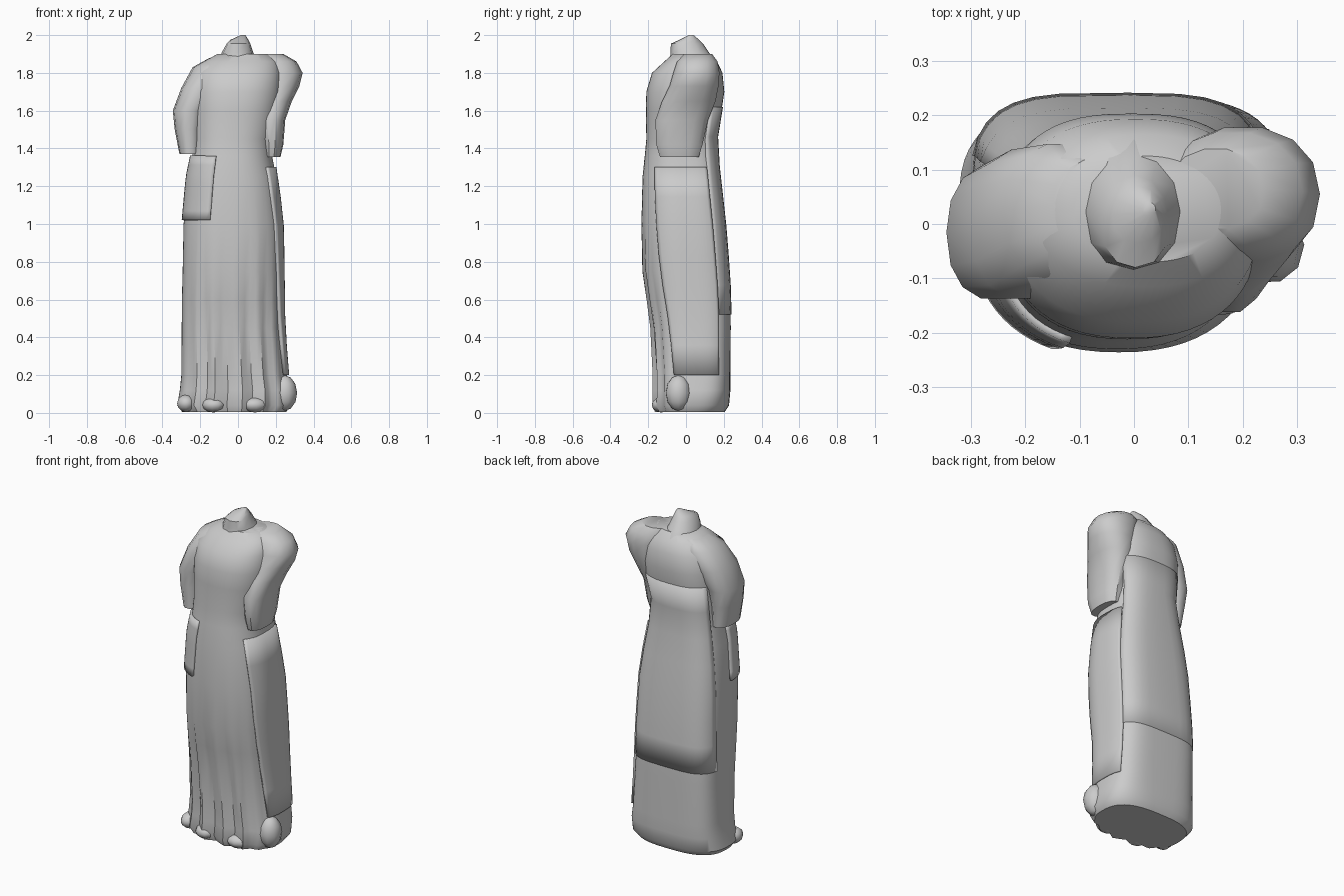
import bpy, bmesh, math
from math import sin, cos, pi, radians

if "Cube" in bpy.data.objects:
    bpy.data.objects.remove(bpy.data.objects["Cube"])

# Section tables: z, x left, x right, y front, y back, back squareness
BODY = [
    (0.005, -.295, .255, -.165, .205, 2.8), (0.04, -.322, .28, -.180, .228, 3.0),
    (0.12, -.308, .275, -.178, .235, 3.4), (0.20, -.300, .26, -.178, .235, 3.6),
    (0.45, -.298, .24, -.192, .237, 3.8), (0.60, -.297, .238, -.212, .236, 3.8),
    (0.75, -.293, .236, -.232, .228, 3.8), (1.00, -.288, .232, -.236, .208, 3.6),
    (1.25, -.265, .203, -.230, .180, 3.4), (1.36, -.242, .180, -.218, .168, 3.2),
    (1.45, -.235, .180, -.210, .163, 3.0), (1.60, -.240, .215, -.212, .188, 2.8),
    (1.70, -.240, .230, -.210, .203, 2.6), (1.80, -.225, .230, -.180, .193, 2.4),
    (1.86, -.180, .215, -.115, .165, 2.2), (1.90, -.110, .160, -.070, .125, 2.0)]
LEFT_SLEEVE = [
    (1.37, -.310, -.20, -.130, .08, 2.2), (1.50, -.335, -.19, -.135, .09, 2.2),
    (1.60, -.345, -.17, -.140, .11, 2.2), (1.72, -.300, -.10, -.140, .14, 2.2),
    (1.83, -.240, -.02, -.100, .15, 2.2), (1.88, -.150, .00, -.050, .12, 2.0)]
RIGHT_SLEEVE = [
    (1.355, .13, .225, -.140, .07, 2.2), (1.42, .12, .240, -.160, .09, 2.2),
    (1.55, .10, .250, -.165, .12, 2.2), (1.65, .08, .285, -.130, .16, 2.2),
    (1.73, .07, .325, -.090, .175, 2.2), (1.80, .06, .342, -.070, .18, 2.2),
    (1.86, .05, .310, -.050, .17, 2.2), (1.90, .06, .240, -.010, .14, 2.0)]
NECK = [
    (1.78, -.13, .13, -.12, .19, 2.0), (1.87, -.10, .10, -.085, .155, 2.0),
    (1.91, -.085, .08, -.082, .12, 2.0), (1.955, -.06, .065, -.080, .09, 2.0),
    (1.975, -.04, .055, -.035, .07, 2.0), (2.0, .015, .04, .015, .04, 2.0)]


def section_at(table, z):
    for a, b in zip(table, table[1:]):
        if z <= b[0]:
            t = max(0, (z - a[0]) / (b[0] - a[0]))
            return [p + (q - p) * t for p, q in zip(a, b)]
    return table[-1]


def point(sec, ang, grow=0.0, cy=None):
    z, xl, xr, yf, yb, n = sec
    cx, ax = (xl + xr) / 2, (xr - xl) / 2 + grow
    cy = yf + (yb - yf) * .5 if cy is None else cy
    c, s = cos(ang), sin(ang)
    n = n if s > 0 else 2.3
    ay = (yb - cy if s > 0 else cy - yf) + grow
    return (cx + ax * math.copysign(abs(c) ** (2 / n), c),
            cy + ay * math.copysign(abs(s) ** (2 / n), s), z)


def fold(ang, z):
    # hanging pleats on the front of the skirt, fading out upwards
    front = max(0, -sin(ang)) ** 2
    fade = max(0, min(1, (0.9 - z) / 0.5))
    return -0.016 * front * fade * (1 + cos(ang * 15 + z * 1.2))


def build(name, verts, rows, cols, closed, angle=40):
    bm = bmesh.new()
    vs = [bm.verts.new(v) for v in verts]
    for r in range(rows - 1):
        for c in range(cols if closed else cols - 1):
            d = (c + 1) % cols
            bm.faces.new((vs[r * cols + c], vs[r * cols + d],
                          vs[(r + 1) * cols + d], vs[(r + 1) * cols + c]))
    if closed:
        bm.faces.new(vs[:cols][::-1])
        bm.faces.new(vs[-cols:])
        bmesh.ops.recalc_face_normals(bm, faces=bm.faces)
    me = bpy.data.meshes.new(name)
    bm.to_mesh(me)
    bm.free()
    ob = bpy.data.objects.new(name, me)
    bpy.context.collection.objects.link(ob)
    smooth(ob, angle)
    return ob


def smooth(ob, angle):
    bpy.ops.object.select_all(action='DESELECT')
    ob.select_set(True)
    bpy.context.view_layer.objects.active = ob
    bpy.ops.object.shade_smooth_by_angle(angle=radians(angle))


def loft(name, table, sides, pleats=False):
    verts = [point(s, 2 * pi * i / sides,
                   fold(2 * pi * i / sides, s[0]) if pleats else 0)
             for s in table for i in range(sides)]
    return build(name, verts, len(table), sides, True)


def drape(name, lower, upper, rows=8, cols=14, grow=.008):
    # cloth laid over the body; lower/upper = (z, start angle, end angle)
    verts = []
    for r in range(rows):
        t = r / (rows - 1)
        z, a0, a1 = [p + (q - p) * t for p, q in zip(lower, upper)]
        sec = section_at(BODY, z)
        sec[0] = z
        for c in range(cols):
            verts.append(point(sec, radians(a0 + (a1 - a0) * c / (cols - 1)), grow))
    ob = build(name, verts, rows, cols, False)
    mod = ob.modifiers.new("thickness", 'SOLIDIFY')
    mod.thickness = .018
    mod.offset = 1 if name == "none" else 0
    return ob


def bulge(name, loc, scale, turn=0):
    bpy.ops.mesh.primitive_uv_sphere_add(segments=10, ring_count=6, location=loc,
                                         rotation=(0, 0, radians(turn)))
    ob = bpy.context.object
    ob.name = name
    ob.scale = scale
    smooth(ob, 40)


# Robe, sleeves and neck
loft("robe", BODY, 60, True)
loft("left_sleeve", LEFT_SLEEVE, 14)
loft("right_sleeve", RIGHT_SLEEVE, 14)
loft("neck_stump", NECK, 12)

# Cloak hanging down the back, side edge and front overfold
drape("back_cloak", (0.52, 25, 165), (1.62, 35, 150), grow=-.004)
drape("right_cloak_edge", (0.2, -22, 30), (1.3, -40, 30), grow=.002)
drape("left_overfold", (1.02, 180, 246), (1.36, 180, 250), grow=.003)

# Cloth pooling and feet at the hem
bulge("right_hem_fold", (.245, -.04, .105), (.068, .07, .095), 20)
bulge("left_hem_fold", (-.275, -.07, .05), (.05, .06, .046))
bulge("left_foot", (-.13, -.13, .042), (.06, .052, .04), -10)
bulge("right_foot", (.09, -.13, .042), (.065, .052, .04), 10)
